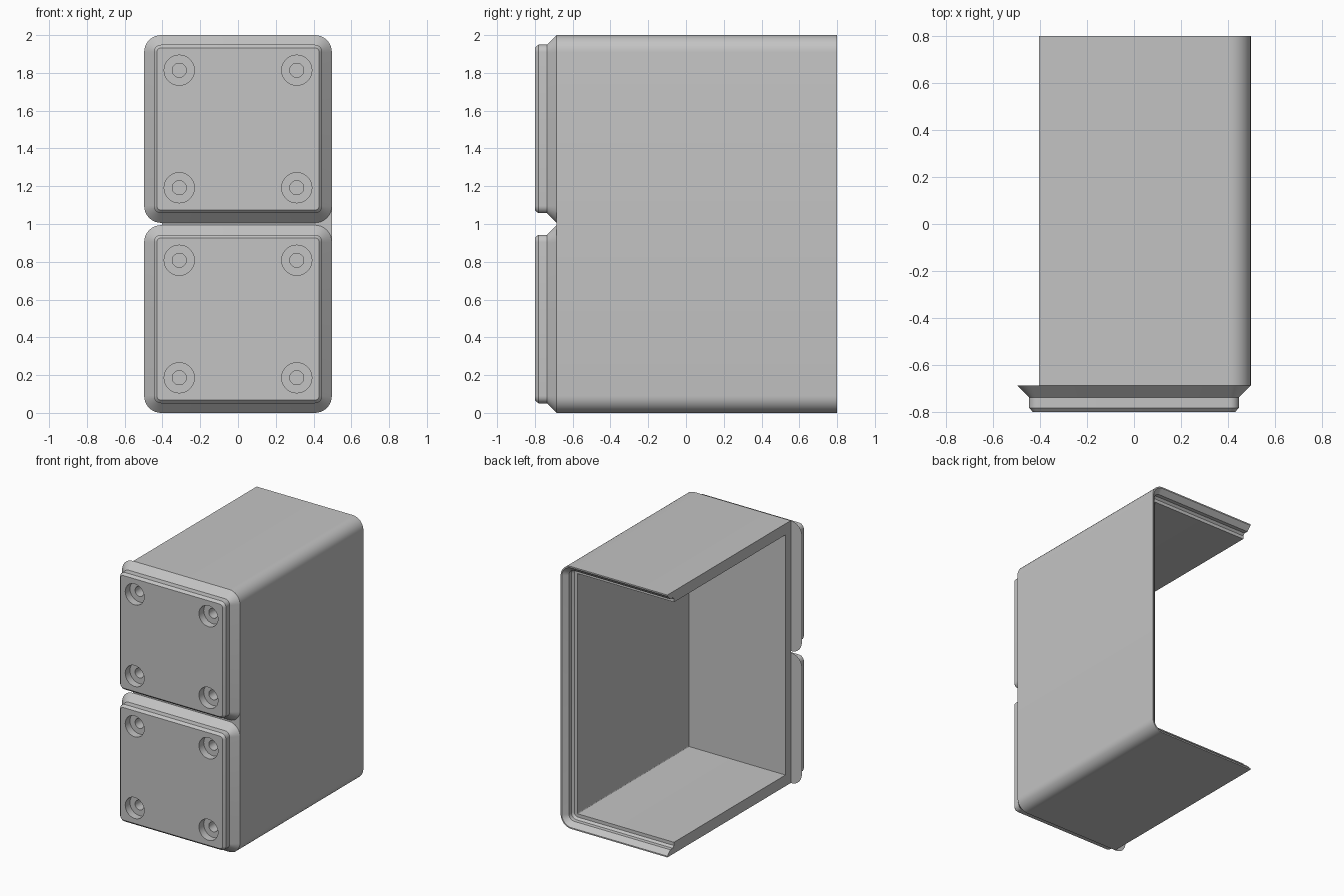
import bpy, bmesh
from math import sin, cos, pi

old = bpy.data.objects.get("Cube")
if old:
    bpy.data.objects.remove(old, do_unlink=True)

grey = bpy.data.materials.new("plain grey")
grey.use_nodes = True
colour = (0.55, 0.55, 0.55, 1)
grey.diffuse_color = colour
grey.node_tree.nodes["Principled BSDF"].inputs["Base Color"].default_value = colour

HALF = 0.497      # half width of the bin and of each foot
RADIUS = 0.09     # outer corner radius
SEAT = -0.686     # where the feet meet the body
STEPS = 8         # segments per rounded corner


def ring(bm, hx, hz, r, x, y, z):
    """Rounded rectangle of vertices in the plane at y."""
    verts = []
    for q, (sx, sz) in enumerate([(1, 1), (-1, 1), (-1, -1), (1, -1)]):
        for i in range(STEPS + 1):
            a = (q + i / STEPS) * pi / 2
            verts.append(bm.verts.new((x + sx * (hx - r) + r * cos(a), y,
                                       z + sz * (hz - r) + r * sin(a))))
    return verts


def loft(name, sections, x=0, z=0):
    """Closed solid through sections given as (y, half x, half z, radius)."""
    bm = bmesh.new()
    rings = [ring(bm, hx, hz, r, x, y, z) for y, hx, hz, r in sections]
    for a, b in zip(rings, rings[1:]):
        n = len(a)
        for i in range(n):
            j = (i + 1) % n
            bm.faces.new((a[i], a[j], b[j], b[i]))
    bm.faces.new(rings[0])
    bm.faces.new(rings[-1])
    bmesh.ops.remove_doubles(bm, verts=bm.verts, dist=1e-5)
    bmesh.ops.recalc_face_normals(bm, faces=bm.faces)
    mesh = bpy.data.meshes.new(name)
    bm.to_mesh(mesh)
    bm.free()
    mesh.materials.append(grey)
    obj = bpy.data.objects.new(name, mesh)
    bpy.context.collection.objects.link(obj)
    return obj


def inset_sections(profile, half_z):
    return [(y, HALF - d, half_z - d, max(RADIUS - d, 0.004)) for d, y in profile]


def activate(obj):
    bpy.ops.object.select_all(action='DESELECT')
    obj.select_set(True)
    bpy.context.view_layer.objects.active = obj


def cut(obj, cutters):
    activate(obj)
    for c in cutters:
        m = obj.modifiers.new("cut", 'BOOLEAN')
        m.operation = 'DIFFERENCE'
        m.solver = 'EXACT'
        m.object = c
        bpy.ops.object.modifier_apply(modifier=m.name)


# Body: outer wall, stepped stacking lip, then the inner wall and floor
body = loft("bin_body", inset_sections(
    [(0, SEAT), (0, 0.8), (0.01, 0.8), (0.045, 0.765), (0.045, 0.735),
     (0.06, 0.72), (0.085, 0.72), (0.085, -0.622)], 1.0), z=1.0)

# Open side
side_cutter = loft("side_cutter", [(-1, 0.3, 1.2, 0.01), (1, 0.3, 1.2, 0.01)],
                   x=-0.703, z=1.0)
cut(body, [side_cutter])

# Feet with stepped magnet and screw holes
parts, helpers = [body], [side_cutter]
for label, z in (("lower", 0.497), ("upper", 1.503)):
    foot = loft(label + "_foot", inset_sections(
        [(0, SEAT), (0.051, -0.737), (0.051, -0.782), (0.068, -0.8)], HALF), z=z)
    holes = [loft("hole_cutter",
                  [(y, r, r, r) for y, r in ((-0.82, 0.08), (-0.743, 0.08),
                                             (-0.743, 0.037), (-0.656, 0.037))],
                  x=sx * 0.311, z=z + sz * 0.311)
             for sx in (-1, 1) for sz in (-1, 1)]
    cut(foot, holes)
    cut(body, holes)
    parts.append(foot)
    helpers += holes

for h in helpers:
    bpy.data.objects.remove(h, do_unlink=True)

for p in parts:
    activate(p)
    bpy.ops.object.shade_smooth_by_angle(angle=pi / 6)
